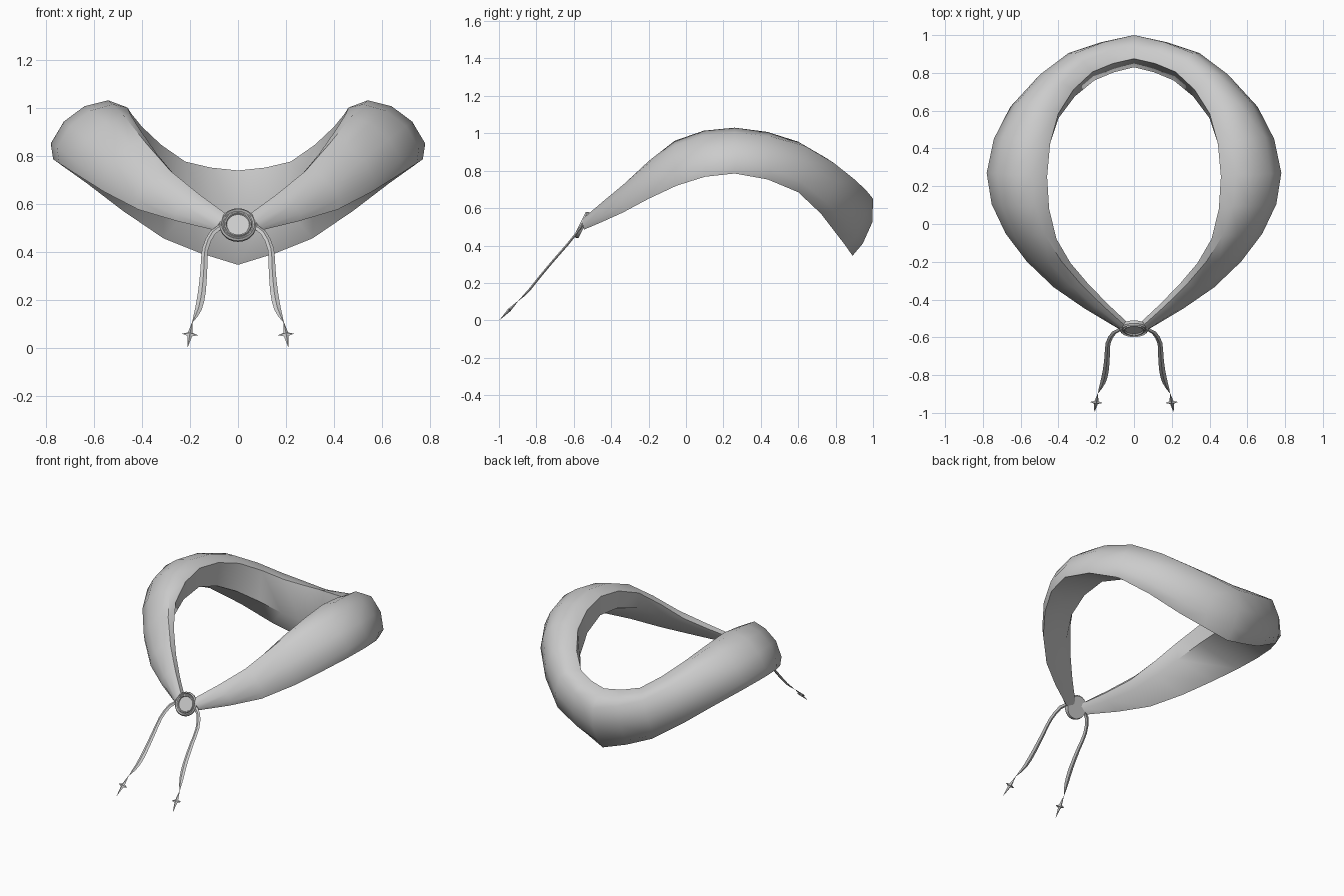
import bpy, bmesh, math
from mathutils import Vector, Matrix

if "Cube" in bpy.data.objects:
    bpy.data.objects.remove(bpy.data.objects["Cube"])

cloth = bpy.data.materials.new("neutral grey")
cloth.diffuse_color = (0.6, 0.6, 0.6, 1)
cloth.use_nodes = True
cloth.node_tree.nodes["Principled BSDF"].inputs["Base Color"].default_value = cloth.diffuse_color


def finish(bm, name, angle=40):
    bmesh.ops.recalc_face_normals(bm, faces=bm.faces)
    me = bpy.data.meshes.new(name)
    bm.to_mesh(me)
    bm.free()
    ob = bpy.data.objects.new(name, me)
    bpy.context.collection.objects.link(ob)
    me.materials.append(cloth)
    bpy.context.view_layer.objects.active = ob
    ob.select_set(True)
    bpy.ops.object.shade_smooth_by_angle(angle=math.radians(angle))
    ob.select_set(False)
    return ob


def spline(pts, steps):
    """Catmull-Rom through the points."""
    p = [Vector(q) for q in pts]
    p = [2 * p[0] - p[1]] + p + [2 * p[-1] - p[-2]]
    out = []
    for i in range(1, len(p) - 2):
        a, b, c, d = p[i - 1:i + 3]
        for s in range(steps):
            t = s / steps
            out.append(0.5 * (2 * b + (c - a) * t + (2 * a - 5 * b + 4 * c - d) * t * t
                              + (3 * b - a - 3 * c + d) * t ** 3))
    return out + [p[-2]]


def loft(bm, rings, cap_start, cap_end):
    vs = [[bm.verts.new(p) for p in r] for r in rings]
    n = len(vs[0])
    for r0, r1 in zip(vs, vs[1:]):
        for j in range(n):
            bm.faces.new((r0[j], r0[(j + 1) % n], r1[(j + 1) % n], r1[j]))
    if cap_start:
        bm.faces.new(vs[0])
    if cap_end:
        bm.faces.new(vs[-1])


def mirror_x(ob):
    m = ob.modifiers.new("mirror", 'MIRROR')
    m.use_clip = True
    return ob


# Collar: rails running from the centre back round to the clasp
inner_top = [(0, .875, .738), (.22, .805, .775), (.40, .585, .92), (.46, .25, 1.0),
             (.41, -.08, .91), (.24, -.32, .69), (.02, -.535, .53)]
crest = [(0, .94, .715), (.27, .86, .785), (.46, .60, .955), (.54, .26, 1.03),
         (.47, -.06, .96), (.28, -.32, .735), (.04, -.545, .55)]
shoulder = [(0, 1.0, .65), (.31, .905, .75), (.55, .64, .93), (.64, .26, 1.005),
            (.55, -.06, .935), (.33, -.33, .73), (.06, -.55, .545)]
outer = [(0, .945, .41), (.36, .86, .51), (.655, .62, .74), (.78, .27, .85),
         (.68, -.05, .78), (.425, -.335, .62), (.09, -.55, .50)]
hem = [(0, .89, .345), (.31, .81, .455), (.63, .60, .685), (.77, .26, .785),
       (.67, -.05, .72), (.415, -.34, .575), (.08, -.545, .485)]
inner_low = [(0, .83, .50), (.21, .76, .57), (.40, .56, .74), (.467, .25, .87),
             (.425, -.09, .80), (.265, -.33, .63), (.04, -.535, .505)]
rails = [spline(r, 2) for r in (inner_top, crest, shoulder, outer, hem, inner_low)]
rings = []
for a, b, c, d, e, f in zip(*rails):
    chord = d - c
    mid = (c + d) / 2
    out = Vector((mid.x, mid.y - .2, 0))
    out = (out - chord * out.dot(chord) / chord.length_squared).normalized()
    rings.append([a, b, c, mid + out * chord.length * .10, d, e, f])
bm = bmesh.new()
loft(bm, rings, False, True)
mirror_x(finish(bm, "collar", 50))

# Clasp: lathed stepped disc, tilted back
profile = [(0, -.014), (.070, -.014), (.076, -.004), (.076, .006), (.069, .014), (.062, .006),
           (.058, .006), (.055, .013), (.050, .013), (.047, .006), (0, .006)]
bm = bmesh.new()
seg = 24
loops = []
for r, h in profile:
    loops.append([bm.verts.new((r * math.cos(2 * math.pi * k / seg),
                                r * math.sin(2 * math.pi * k / seg), h))
                  for k in range(seg)] if r else [bm.verts.new((0, 0, h))])
for l0, l1 in zip(loops, loops[1:]):
    for k in range(seg):
        n = (k + 1) % seg
        if len(l0) == 1:
            bm.faces.new((l0[0], l1[k], l1[n]))
        elif len(l1) == 1:
            bm.faces.new((l0[k], l0[n], l1[0]))
        else:
            bm.faces.new((l0[k], l0[n], l1[n], l1[k]))
bm.transform(Matrix.Translation((0, -.555, .51)) @ Matrix.Rotation(math.radians(63), 4, 'X'))
finish(bm, "clasp", 35)

# Hanging ribbons: thin tapering strips
normal = Vector((0, -.77, .64))
path = spline([(.05, -.55, .515), (.105, -.575, .48), (.137, -.63, .41), (.142, -.70, .33),
               (.15, -.78, .235), (.165, -.84, .16), (.19, -.895, .105)], 2)
widths = [.010, .012, .013, .013, .013, .013, .014, .015, .016, .016, .014, .009, .001]
bm = bmesh.new()
rings = []
for i, p in enumerate(path):
    tan = (path[min(i + 1, len(path) - 1)] - path[max(i - 1, 0)]).normalized()
    side = tan.cross(normal).normalized() * widths[i]
    up = normal * min(.006, widths[i] * .5)
    rings.append([p - side, p + up, p + side, p - up])
loft(bm, rings, True, True)
mirror_x(finish(bm, "ribbon", 40))

# Four-pointed star charms
axis = Vector((.13, -.69, -.71)).normalized()
face = (normal - axis * normal.dot(axis)).normalized()
across = axis.cross(face)
centre = Vector((.2, -.945, .055))
bm = bmesh.new()
rim = []
for k in range(8):
    a = k * math.pi / 4
    r = .014 if k % 2 else (.078 if k % 4 == 0 else .034)
    rim.append(bm.verts.new(centre + axis * r * math.cos(a) + across * r * math.sin(a)))
for s in (1, -1):
    tip = bm.verts.new(centre + face * .009 * s)
    for k in range(8):
        bm.faces.new((rim[k], rim[(k + 1) % 8], tip))
mirror_x(finish(bm, "star_charm", 10))
